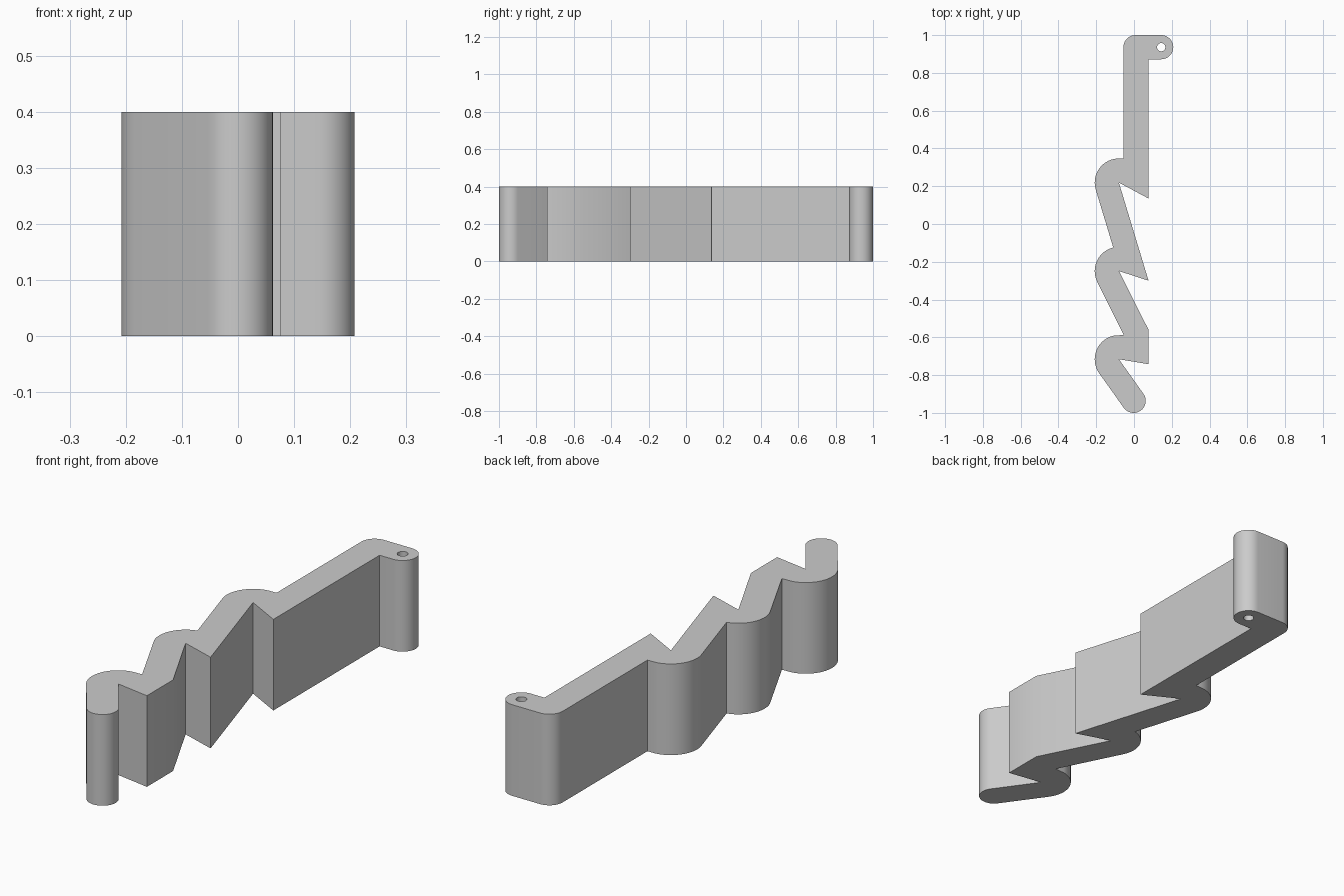
import bpy, bmesh
from math import cos, sin, pi, radians
from mathutils import Vector

cube = bpy.data.objects.get("Cube")
if cube:
    bpy.data.objects.remove(cube, do_unlink=True)

HEIGHT = 0.4
BEND = 0.128      # outer radius of the zigzag bends
TIP = 0.064       # radius of the rounded ends
WALL = 0.077      # flat side of the bar


def arc(cx, cy, r, start, end, steps=20):
    """Points along an arc, angles in degrees."""
    angles = [radians(start + (end - start) * i / steps) for i in range(steps + 1)]
    return [(cx + r * cos(a), cy + r * sin(a)) for a in angles]


# Outline, counter-clockwise from the hook round the back and down the zigzag
outline = (
    arc(0.144, 0.936, TIP, -90, 90)                  # hook end
    + arc(0.008, 0.936, TIP, 90, 180, 12)            # outer hook corner
    + [(-0.056, 0.347)]
    + arc(-0.08, 0.219, BEND, 90, 196.8)             # upper bend
    + arc(-0.08, -0.249, BEND, 103.5, 206.6)         # middle bend
    + [(-0.054, -0.588)]
    + arc(-0.08, -0.716, BEND, 100, 215.8)           # lower bend
    + arc(-0.002, -0.936, TIP, 215.8, 395.8)         # lower rounded end
    + [(-0.08, -0.716), (WALL, -0.742), (WALL, -0.56),
       (-0.08, -0.249), (WALL, -0.3),
       (-0.08, 0.219), (WALL, 0.135), (WALL, 0.872)]
)
hole = arc(0.144, 0.936, 0.022, 0, 345, 23)

# Fill the profile around the pin hole and raise it into a solid
bm = bmesh.new()
edges = []
for loop in (outline, hole):
    verts = [bm.verts.new((x, y, 0)) for x, y in loop]
    edges += [bm.edges.new((a, b)) for a, b in zip(verts, verts[1:] + verts[:1])]
bmesh.ops.remove_doubles(bm, verts=bm.verts[:], dist=0.0002)
bmesh.ops.triangle_fill(bm, edges=bm.edges[:], use_beauty=True)
raised = bmesh.ops.extrude_face_region(bm, geom=bm.faces[:], use_keep_orig=True)
top = [v for v in raised["geom"] if isinstance(v, bmesh.types.BMVert)]
bmesh.ops.translate(bm, verts=top, vec=Vector((0, 0, HEIGHT)))
bmesh.ops.recalc_face_normals(bm, faces=bm.faces[:])

mesh = bpy.data.meshes.new("zigzag_bar")
bm.to_mesh(mesh)
bm.free()
bar = bpy.data.objects.new("zigzag_bar", mesh)
bpy.context.collection.objects.link(bar)

# Plain grey finish
grey = bpy.data.materials.new("light_grey")
grey.use_nodes = True
colour = (0.6, 0.6, 0.6, 1)
grey.diffuse_color = colour
grey.node_tree.nodes["Principled BSDF"].inputs["Base Color"].default_value = colour
mesh.materials.append(grey)

# Smooth bends, crisp corners
bpy.ops.object.select_all(action="DESELECT")
bar.select_set(True)
bpy.context.view_layer.objects.active = bar
bpy.ops.object.shade_smooth_by_angle(angle=radians(30))
